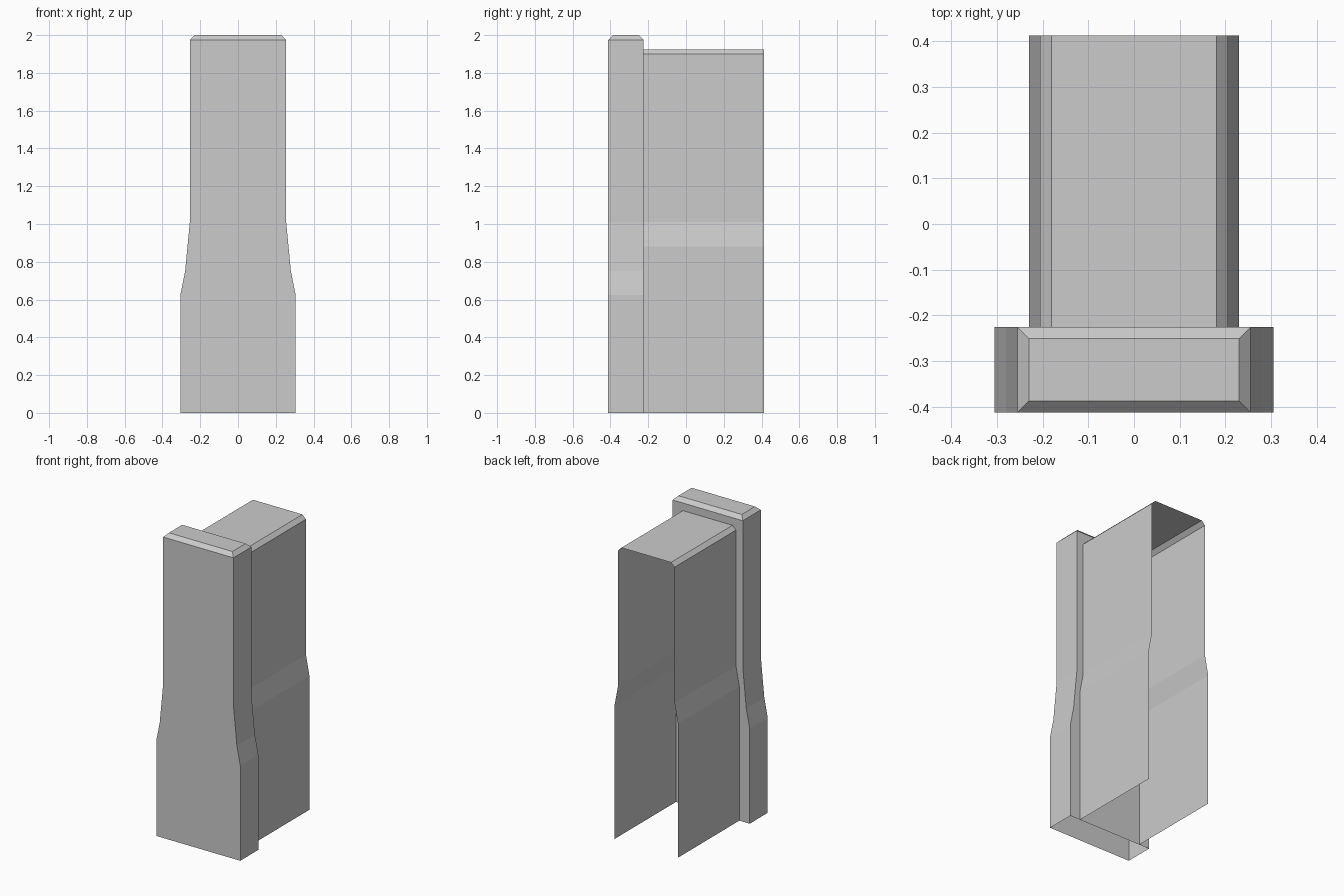
import bpy
import bmesh

cube = bpy.data.objects.get("Cube")
if cube:
    bpy.data.objects.remove(cube, do_unlink=True)

gray = bpy.data.materials.new("plain gray")
gray.use_nodes = True
COLOR = (0.6, 0.6, 0.6, 1)
gray.diffuse_color = COLOR
gray.node_tree.nodes["Principled BSDF"].inputs["Base Color"].default_value = COLOR

FRONT, STEP, BACK = -0.412, -0.225, 0.412


def finish(name, bm):
    mesh = bpy.data.meshes.new(name)
    bm.to_mesh(mesh)
    bm.free()
    mesh.materials.append(gray)
    obj = bpy.data.objects.new(name, mesh)
    bpy.context.collection.objects.link(obj)
    return obj


# Front pillar: stacked rectangles (half width, height, depth inset), open below
bm = bmesh.new()
rings = []
for w, z, inset in [(0.305, 0, 0), (0.305, 0.625, 0), (0.28, 0.75, 0),
                    (0.255, 1.01, 0), (0.255, 1.975, 0), (0.23, 2, 0.025)]:
    y0, y1 = FRONT + inset, STEP - inset
    rings.append([bm.verts.new((x, y, z))
                  for x, y in ((-w, y0), (w, y0), (w, y1), (-w, y1))])
for low, high in zip(rings, rings[1:]):
    for i in range(4):
        j = (i + 1) % 4
        bm.faces.new((low[i], low[j], high[j], high[i]))
bm.faces.new(rings[-1])
finish("front_pillar", bm)

# Rear cover: thin sheet profile swept backward, open below and behind
half = [(0.23, 0), (0.23, 0.88), (0.205, 1.01), (0.205, 1.9), (0.18, 1.925)]
profile = half + [(-x, z) for x, z in reversed(half)]
bm = bmesh.new()
near = [bm.verts.new((x, STEP, z)) for x, z in profile]
far = [bm.verts.new((x, BACK, z)) for x, z in profile]
for i in range(len(profile) - 1):
    bm.faces.new((near[i], far[i], far[i + 1], near[i + 1]))
finish("rear_cover", bm)
